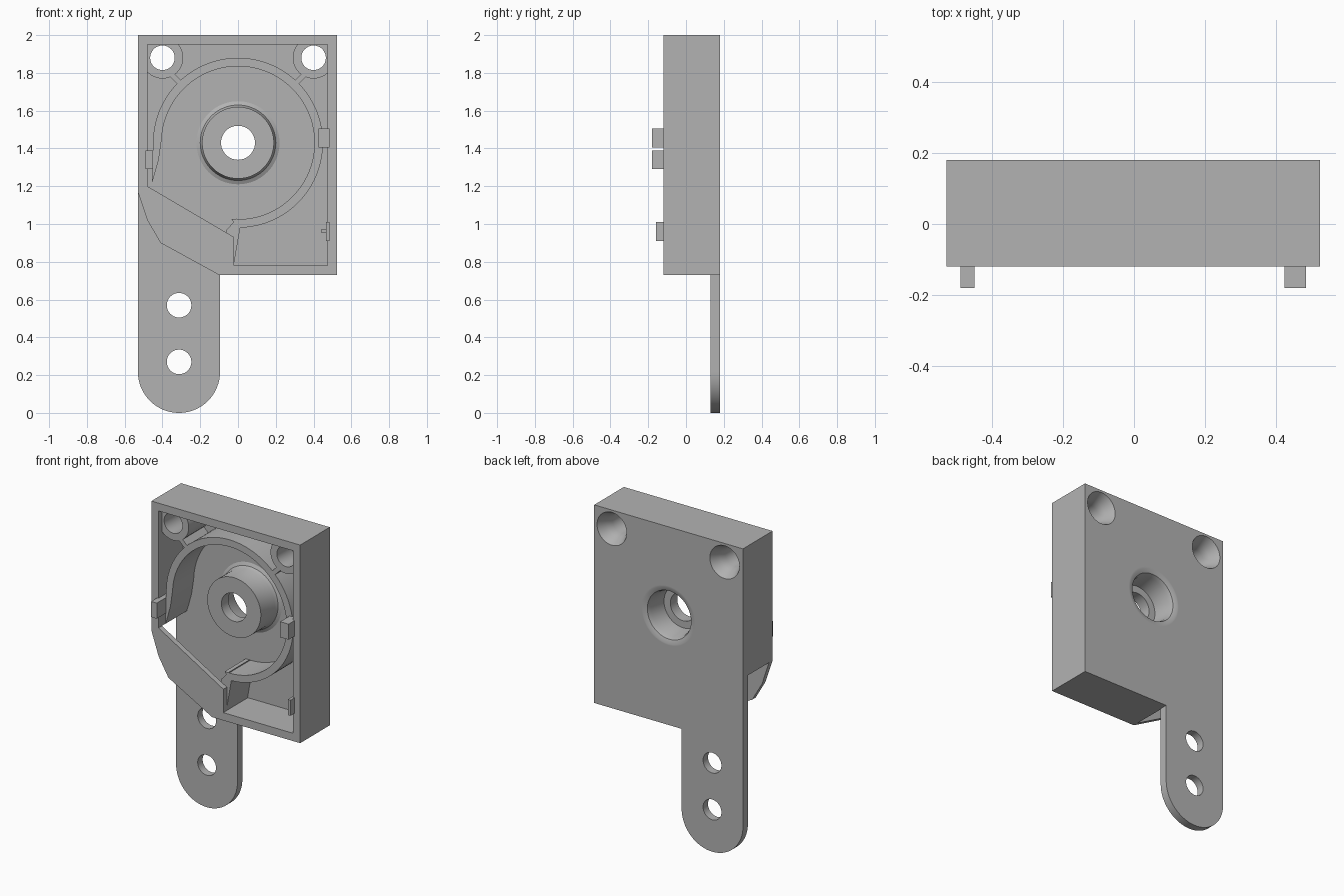
import bpy, bmesh
from math import sin, cos, pi, radians

if "Cube" in bpy.data.objects:
    bpy.data.objects.remove(bpy.data.objects["Cube"])

grey = bpy.data.materials.new("plain grey")
grey.use_nodes = True
grey.diffuse_color = (0.45, 0.45, 0.45, 1)
grey.node_tree.nodes["Principled BSDF"].inputs["Base Color"].default_value = (0.45, 0.45, 0.45, 1)

FRONT, FLOOR, BACK = -0.12, 0.13, 0.18
HUB = (0, 1.43)
SCREWS = {"right": (-0.4, 1.88), "left": (0.4, 1.88)}


def finish(name, bm):
    bmesh.ops.recalc_face_normals(bm, faces=bm.faces)
    mesh = bpy.data.meshes.new(name)
    bm.to_mesh(mesh)
    bm.free()
    mesh.materials.append(grey)
    ob = bpy.data.objects.new(name, mesh)
    bpy.context.collection.objects.link(ob)
    return ob


def activate(ob):
    bpy.ops.object.select_all(action='DESELECT')
    ob.select_set(True)
    bpy.context.view_layer.objects.active = ob


def smooth(ob):
    activate(ob)
    bpy.ops.object.shade_smooth_by_angle(angle=radians(30))


def prism(name, pts, y0, y1):
    """Extrude an (x, z) outline from y0 to y1."""
    bm = bmesh.new()
    face = bm.faces.new([bm.verts.new((x, y0, z)) for x, z in pts])
    new = bmesh.ops.extrude_face_region(bm, geom=[face])["geom"]
    moved = [v for v in new if isinstance(v, bmesh.types.BMVert)]
    bmesh.ops.translate(bm, verts=moved, vec=(0, y1 - y0, 0))
    return finish(name, bm)


def box(name, x0, x1, y0, y1, z0, z1):
    return prism(name, [(x0, z0), (x1, z0), (x1, z1), (x0, z1)], y0, y1)


def arc(centre, r, a0, a1, n):
    angles = [radians(a0 + (a1 - a0) * i / n) for i in range(n + 1)]
    return [(centre[0] + r * cos(a), centre[1] + r * sin(a)) for a in angles]


def lathe(name, centre, profile, n=64):
    """Revolve a closed (radius, y) profile about a front-to-back axis."""
    bm = bmesh.new()
    rings = []
    for i in range(n):
        a = 2 * pi * i / n
        rings.append([bm.verts.new((centre[0] + r * cos(a), y, centre[1] + r * sin(a)))
                      for r, y in profile])
    for i in range(n):
        a, b = rings[i], rings[(i + 1) % n]
        for j in range(len(profile)):
            k = (j + 1) % len(profile)
            bm.faces.new((a[j], a[k], b[k], b[j]))
    ob = finish(name, bm)
    smooth(ob)
    return ob


def drill(ob, centre, r, y0=-0.3, y1=0.3):
    cutter = prism("cutter", arc(centre, r, 0, 354.375, 63), y0, y1)
    mod = ob.modifiers.new("hole", 'BOOLEAN')
    mod.operation, mod.solver, mod.object = 'DIFFERENCE', 'EXACT', cutter
    activate(ob)
    bpy.ops.object.modifier_apply(modifier=mod.name)
    bpy.data.objects.remove(cutter)


# Back plate with the rounded mounting strap
outline = [(-0.53, 2), (0.525, 2), (0.525, 0.73), (-0.095, 0.73)]
outline += arc((-0.3125, 0.2175), 0.2175, 0, -180, 32)
plate = prism("back_plate_and_strap", outline, FLOOR, BACK)
for z in (0.27, 0.57):
    drill(plate, (-0.312, z), 0.065)
drill(plate, HUB, 0.188)

# Outer walls, open at the lower right corner
frame = prism("outer_walls", [
    (-0.53, 1.17), (-0.53, 2), (0.525, 2), (0.525, 0.73), (-0.1, 0.73), (-0.02, 0.78),
    (0.475, 0.78), (0.475, 1.95), (-0.48, 1.95), (-0.48, 1.2)], FRONT, FLOOR)

# Screw bosses, countersunk from behind
for side, c in SCREWS.items():
    drill(plate, c, 0.108)
    drill(frame, c, 0.108, -0.08)
    lathe(side + "_screw_boss", c, [(0.065, -0.085), (0.11, -0.085), (0.11, BACK),
                                    (0.105, BACK), (0.075, 0.12), (0.065, 0.08)])
smooth(plate)
smooth(frame)

# Central hub with a stepped bore from behind
lathe("hub", HUB, [(0.09, -0.04), (0.19, -0.04), (0.19, 0.1), (0.2, 0.12), (0.22, FLOOR),
                   (0.19, 0.14), (0.19, BACK), (0.18, BACK), (0.155, 0.17), (0.145, 0.145),
                   (0.135, 0.03), (0.09, 0.03)])

# Curved drum wall with a tapered tail
ring = arc(HUB, 0.45, -90, 180, 60) + [(-0.455, 1.22), (-0.445, 1.25), (-0.42, 1.34)]
ring += arc(HUB, 0.405, 178, -95, 60)
smooth(prism("drum_wall", ring, -0.085, FLOOR))

# Ribs joining the bosses to the drum wall
for side, s in (("right", -1), ("left", 1)):
    prism(side + "_boss_rib", [(s * 0.29, 1.75), (s * 0.31, 1.73), (s * 0.37, 1.79),
                               (s * 0.35, 1.81)], -0.085, FLOOR)

# Outlet guard, its side wall and the rib above it
prism("outlet_guard", [(-0.53, 1.17), (-0.48, 1.2), (-0.02, 0.93), (-0.02, 0.78),
                       (-0.1, 0.73), (-0.41, 0.9), (-0.48, 1.02)], FRONT, -0.085)
prism("outlet_side_wall", [(0.012, 0.98), (-0.005, 1.03), (-0.06, 0.97), (-0.055, 0.76),
                           (-0.025, 0.77)], -0.085, FLOOR)

# Cover clips
box("right_clip", -0.49, -0.45, -0.18, -0.05, 1.29, 1.39)
prism("left_clip", [(0.425, 1.405), (0.485, 1.405), (0.485, 1.505), (0.425, 1.505)], -0.18, -0.05)
box("lower_left_clip", 0.465, 0.485, -0.16, -0.05, 0.91, 1.01)
box("lower_left_clip_nib", 0.44, 0.47, -0.11, -0.06, 0.955, 0.97)
